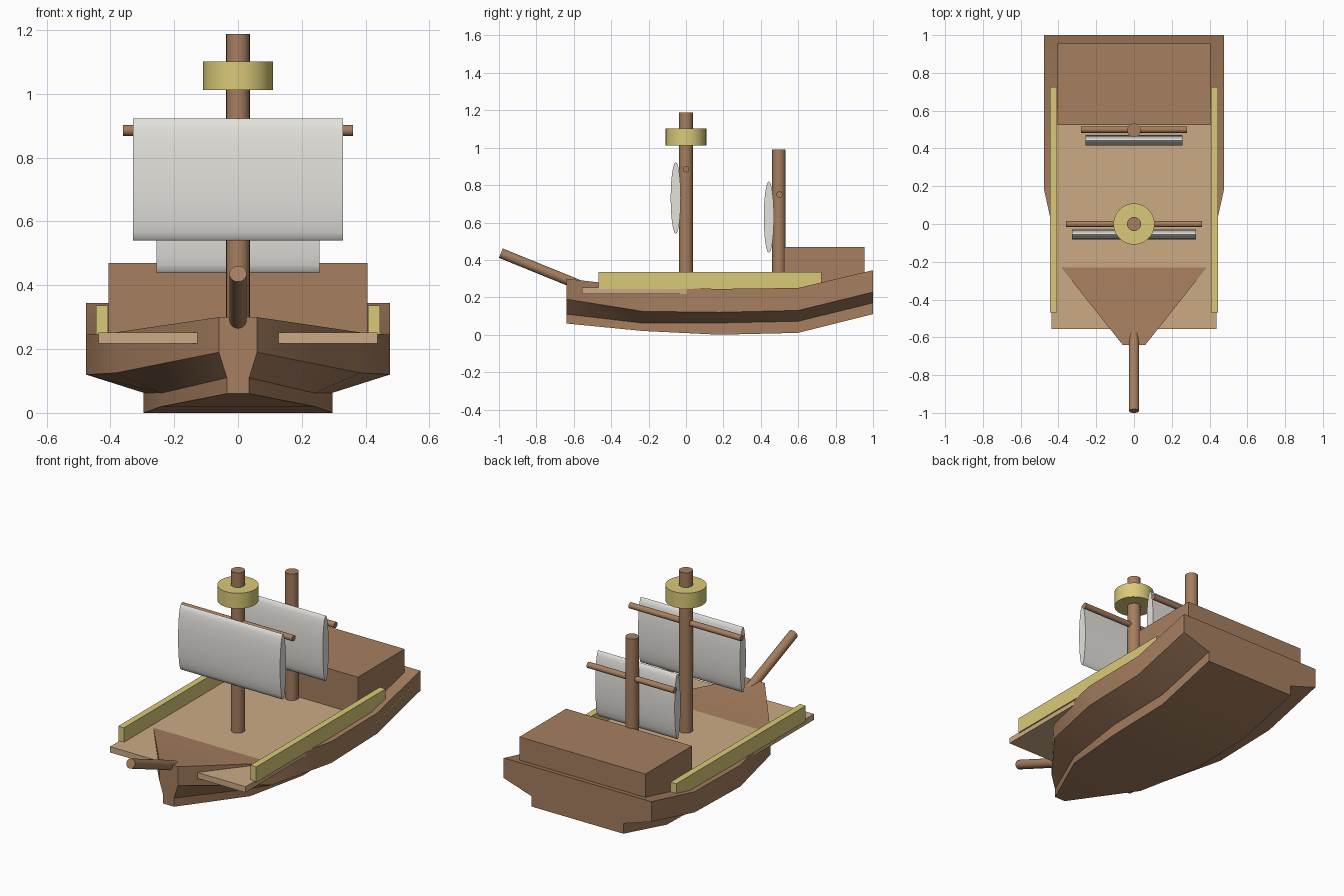
import bpy, bmesh, math
from mathutils import Vector

if "Cube" in bpy.data.objects:
    bpy.data.objects.remove(bpy.data.objects["Cube"])


def material(name, rgb):
    m = bpy.data.materials.new(name)
    m.diffuse_color = (*rgb, 1)
    m.use_nodes = True
    m.node_tree.nodes["Principled BSDF"].inputs["Base Color"].default_value = m.diffuse_color
    return m


WOOD = material("brown wood", (0.38, 0.21, 0.115))
TAN = material("tan deck", (0.60, 0.41, 0.235))
YELLOW = material("pale yellow", (0.70, 0.59, 0.19))
SAIL = material("off white sail", (0.78, 0.76, 0.72))


def finish(name, bm, mat, angle=40):
    bmesh.ops.recalc_face_normals(bm, faces=bm.faces)
    me = bpy.data.meshes.new(name)
    bm.to_mesh(me)
    bm.free()
    me.materials.append(mat)
    ob = bpy.data.objects.new(name, me)
    bpy.context.collection.objects.link(ob)
    bpy.ops.object.select_all(action='DESELECT')
    ob.select_set(True)
    bpy.context.view_layer.objects.active = ob
    bpy.ops.object.shade_smooth_by_angle(angle=math.radians(angle))
    return ob


def loft(name, rings, mat, angle=40):
    """Skin a row of closed rings and cap both ends."""
    bm = bmesh.new()
    vs = [[bm.verts.new(p) for p in r] for r in rings]
    n = len(rings[0])
    for a, b in zip(vs, vs[1:]):
        for i in range(n):
            j = (i + 1) % n
            bm.faces.new((a[i], a[j], b[j], b[i]))
    bm.faces.new(vs[0])
    bm.faces.new(vs[-1])
    return finish(name, bm, mat, angle)


def box(name, x, y, z, mat):
    rings = [[(x[0], v, z[0]), (x[1], v, z[0]), (x[1], v, z[1]), (x[0], v, z[1])] for v in y]
    return loft(name, rings, mat, 30)


def rod(name, a, b, r, mat, sides=24):
    a, b = Vector(a), Vector(b)
    q = (b - a).to_track_quat('Z', 'Y')
    circle = [q @ Vector((r * math.cos(t), r * math.sin(t), 0))
              for t in (2 * math.pi * i / sides for i in range(sides))]
    return loft(name, [[c + p for c in circle] for p in (a, b)], mat)


def sail(name, half_w, y, z0, z1, depth):
    n, zc, h = 24, (z0 + z1) / 2, (z1 - z0) / 2
    ring = [(y + depth * math.cos(t), zc + h * math.sin(t))
            for t in (2 * math.pi * i / n for i in range(n))]
    return loft(name, [[(x, *p) for p in ring] for x in (-half_w, half_w)], SAIL, 60)


# hull: y, upper half width, lower half width, then heights of rail, chine, keel step, bottom
stations = [
    (-0.64, 0.06, 0.035, 0.30, 0.19, 0.11, 0.06),
    (-0.23, 0.385, 0.24, 0.252, 0.125, 0.062, 0.02),
    (0.18, 0.476, 0.296, 0.245, 0.12, 0.063, 0.0),
    (0.60, 0.476, 0.296, 0.25, 0.13, 0.072, 0.01),
    (1.00, 0.476, 0.296, 0.345, 0.228, 0.17, 0.11),
]
rings = []
for y, w, b, zt, zc, zk, zb in stations:
    half = [(w, zt), (w, zc), (b, zk), (b, zb)]
    rings.append([(x, y, z) for x, z in half] + [(-x, y, z) for x, z in reversed(half)])
loft("hull", rings, WOOD, 40)

# deck, stern cabin and side rails
box("deck", (-0.437, 0.437), (-0.555, 0.62), (0.218, 0.252), TAN)
box("stern_cabin", (-0.406, 0.406), (0.525, 0.955), (0.22, 0.47), WOOD)
for side, label in ((-1, "left"), (1, "right")):
    box(label + "_rail", (side * 0.408, side * 0.445), (-0.468, 0.725), (0.245, 0.336), YELLOW)

# masts, yards, sails
rod("main_mast", (0, 0, 0.2), (0, 0, 1.187), 0.037, WOOD)
rod("rear_mast", (0, 0.497, 0.2), (0, 0.497, 0.99), 0.036, WOOD)
rod("main_yard", (-0.36, 0, 0.885), (0.36, 0, 0.885), 0.017, WOOD, 16)
rod("rear_yard", (-0.28, 0.5, 0.75), (0.28, 0.5, 0.75), 0.017, WOOD, 16)
sail("main_sail", 0.329, -0.055, 0.54, 0.922, 0.027)
sail("rear_sail", 0.256, 0.443, 0.438, 0.82, 0.027)

# crow's nest and bowsprit
rod("lookout", (0, 0, 1.012), (0, 0, 1.102), 0.109, YELLOW, 32)
rod("bowsprit", (0, -0.99, 0.436), (0, -0.50, 0.237), 0.027, WOOD)
